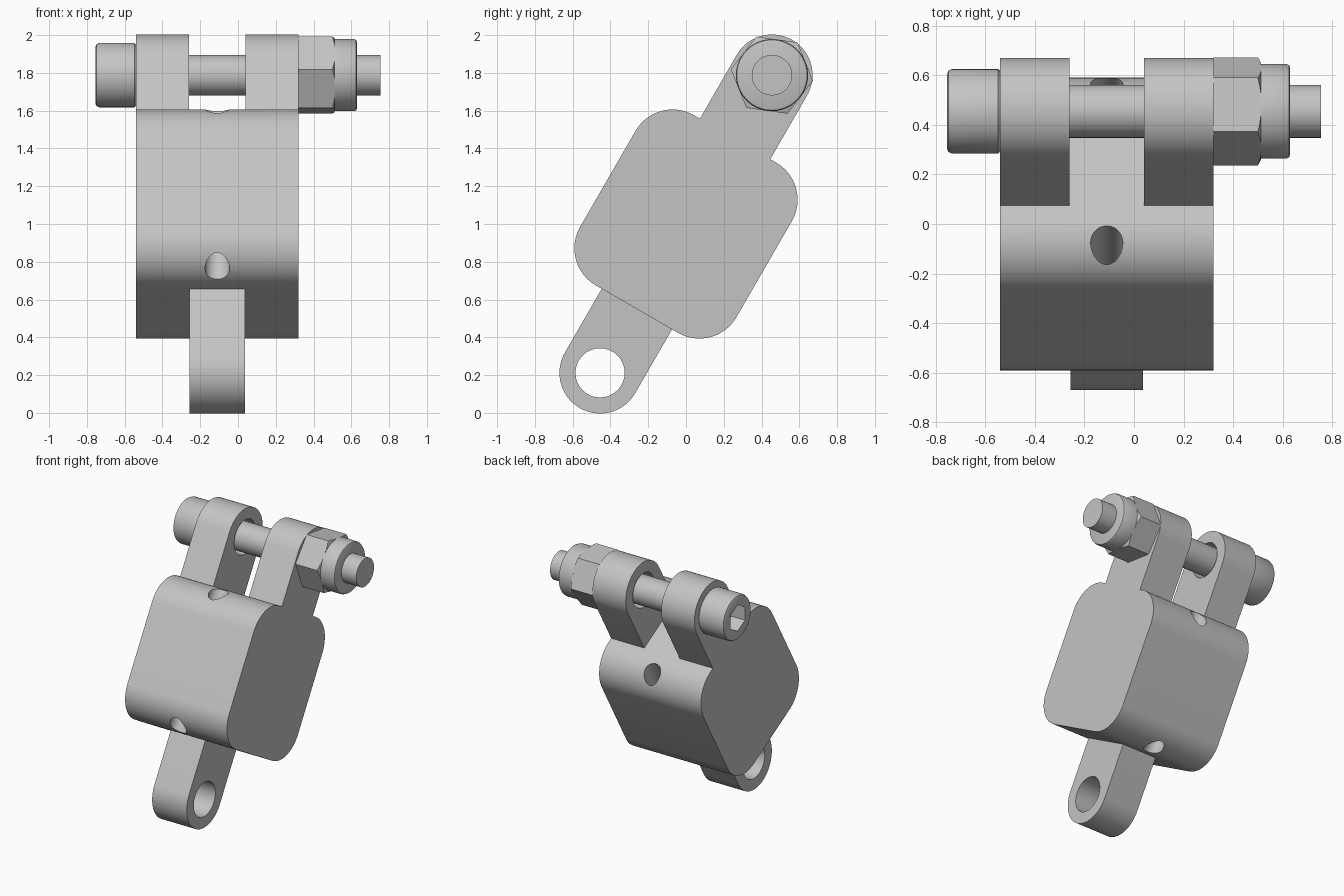
import bpy
import bmesh
from math import pi, sin, cos, radians
from mathutils import Matrix, Vector

if "Cube" in bpy.data.objects:
    bpy.data.objects.remove(bpy.data.objects["Cube"], do_unlink=True)

metal = bpy.data.materials.new("grey metal")
metal.use_nodes = True
GREY = (0.55, 0.55, 0.55, 1)
metal.diffuse_color = GREY
metal.node_tree.nodes["Principled BSDF"].inputs["Base Color"].default_value = GREY

MID_X = -0.11      # middle plane of the link
EYE = 0.91         # distance from body centre to each pin centre
EYE_R = 0.215
PIN_HOLE_R = 0.13
TILT = radians(-30)
LINK = Matrix.Translation((MID_X, 0, 1)) @ Matrix.Rotation(TILT, 4, 'X')
PIN = Matrix.Translation(LINK @ Vector((0, 0, EYE))) @ Matrix.Translation((-MID_X, 0, 0))


def make_object(name, bm, matrix):
    bmesh.ops.recalc_face_normals(bm, faces=bm.faces)
    mesh = bpy.data.meshes.new(name)
    bm.to_mesh(mesh)
    bm.free()
    mesh.transform(matrix)
    mesh.materials.append(metal)
    ob = bpy.data.objects.new(name, mesh)
    bpy.context.collection.objects.link(ob)
    return ob


def prism(name, outline, x0, x1, matrix):
    """Extrude a (y, z) outline along x."""
    bm = bmesh.new()
    face = bm.faces.new([bm.verts.new((x0, y, z)) for y, z in outline])
    out = bmesh.ops.extrude_face_region(bm, geom=[face])
    verts = [g for g in out["geom"] if isinstance(g, bmesh.types.BMVert)]
    bmesh.ops.translate(bm, verts=verts, vec=(x1 - x0, 0, 0))
    return make_object(name, bm, matrix)


def arc(cy, cz, r, start, end, n):
    steps = [radians(start + (end - start) * i / n) for i in range(n + 1)]
    return [(cy + r * cos(a), cz + r * sin(a)) for a in steps]


def circle(cy, cz, r, n=64, turn=0):
    return arc(cy, cz, r, turn, turn + 360, n)[:-1]


def lathe(name, profile, matrix, n=64):
    """Spin an (x, radius) profile around the x axis."""
    bm = bmesh.new()
    rings = [[bm.verts.new((x, y, z)) for y, z in circle(0, 0, r, n)] for x, r in profile]
    for a, b in zip(rings, rings[1:]):
        for i in range(n):
            j = (i + 1) % n
            bm.faces.new((a[i], a[j], b[j], b[i]))
    bm.faces.new(rings[0])
    bm.faces.new(rings[-1])
    return make_object(name, bm, matrix)


def combine(ob, other, operation):
    """Apply a boolean and discard the second solid."""
    mod = ob.modifiers.new("cut", 'BOOLEAN')
    mod.object, mod.operation, mod.solver = other, operation, 'EXACT'
    bpy.ops.object.select_all(action='DESELECT')
    bpy.context.view_layer.objects.active = ob
    ob.select_set(True)
    bpy.ops.object.modifier_apply(modifier=mod.name)
    bpy.data.objects.remove(other, do_unlink=True)


def lug(name, x0, x1, side):
    """Round-ended arm above (side 1) or below (side -1) the block."""
    end = arc(0, EYE, EYE_R, 0, 180, 40)
    outline = [(y, side * z) for y, z in [(-EYE_R, 0.4), (EYE_R, 0.4)] + end]
    return prism(name, outline, x0, x1, LINK)


# Rounded block
A, B, R = 0.251, 0.293, 0.227
outline = []
for k, (sy, sz) in enumerate([(1, 1), (-1, 1), (-1, -1), (1, -1)]):
    outline += arc(sy * A, sz * B, R, 90 * k, 90 * k + 90, 20)
body = prism("link_body", outline, -0.43, 0.43, LINK)

# Fork arms and lower tongue
for x0, x1, side in [(-0.43, -0.15, 1), (0.15, 0.43, 1), (-0.146, 0.146, -1)]:
    combine(body, lug("lug", x0, x1, side), 'UNION')

# Pin holes
for side in (-1, 1):
    hole = prism("pin_hole", circle(0, side * EYE, PIN_HOLE_R), -1, 1, LINK)
    combine(body, hole, 'DIFFERENCE')

# Cord holes running the length of the block
UPRIGHT = Matrix.Rotation(pi / 2, 4, 'Y')
for v in (-0.37, 0.37):
    hole = prism("cord_hole", circle(v, 0, 0.065, 40), -1, 1, LINK @ UPRIGHT)
    combine(body, hole, 'DIFFERENCE')

# Bolt with rounded head and hexagon socket
SHAFT_R, HEAD_R = 0.107, 0.17
head = [(-0.755, HEAD_R - 0.02), (-0.749, HEAD_R - 0.006), (-0.735, HEAD_R),
        (-0.548, HEAD_R), (-0.54, HEAD_R - 0.008)]
bolt = lathe("bolt", head + [(-0.54, SHAFT_R), (0.755, SHAFT_R)], PIN)
socket = prism("socket", circle(0, 0, 0.1, 6, 90), -0.8, -0.64, PIN)
combine(bolt, socket, 'DIFFERENCE')

# Hexagon nut with chamfered corners
NUT_R = 0.22
nut = prism("nut", circle(0, 0, NUT_R, 6, -8), 0.32, 0.512, PIN)
chamfer = lathe("chamfer", [(0.315, 0.21), (0.33, 0.23), (0.495, 0.23), (0.515, 0.19)], PIN)
combine(nut, chamfer, 'INTERSECT')

# Locking collar on the nut
C = 0.191
collar = lathe("nut_collar", [(0.505, C), (0.615, C), (0.626, C - 0.005), (0.63, C - 0.015)], PIN)

# Smooth curved walls, crisp edges
bpy.ops.object.select_all(action='DESELECT')
for ob in (body, bolt, nut, collar):
    ob.select_set(True)
bpy.context.view_layer.objects.active = body
bpy.ops.object.shade_smooth_by_angle(angle=radians(30))
